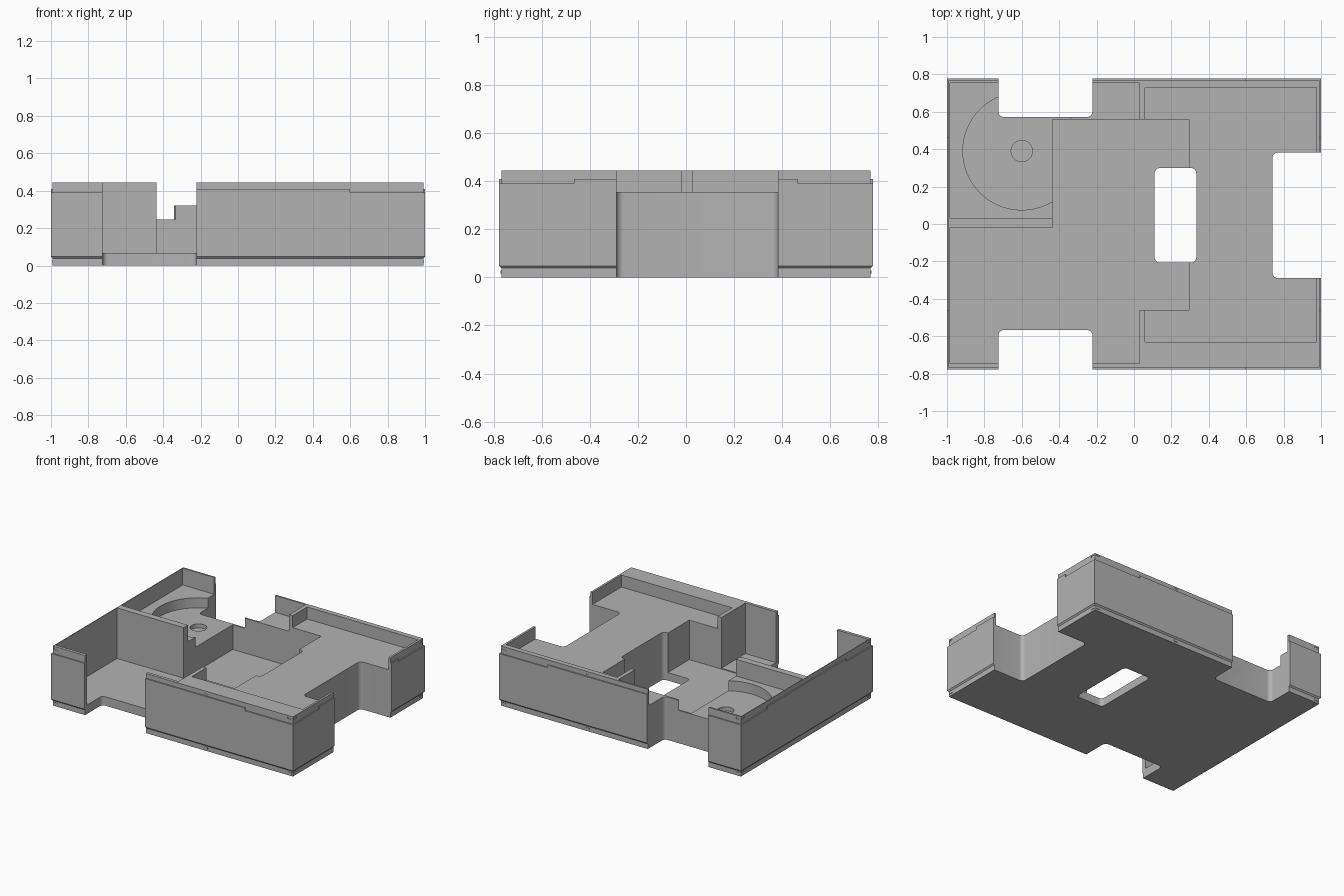
import bpy, bmesh, math
from mathutils import Matrix, Vector

cube = bpy.data.objects.get("Cube")
if cube:
    bpy.data.objects.remove(cube, do_unlink=True)

grey = bpy.data.materials.new("plain grey")
grey.use_nodes = True
grey.diffuse_color = (0.45, 0.45, 0.45, 1)
grey.node_tree.nodes["Principled BSDF"].inputs["Base Color"].default_value = (0.45, 0.45, 0.45, 1)

HX, HY, TOP, LIP = 1.0, 0.777, 0.445, 0.009


def finish(name, bm):
    bmesh.ops.recalc_face_normals(bm, faces=bm.faces)
    mesh = bpy.data.meshes.new(name)
    bm.to_mesh(mesh)
    bm.free()
    mesh.materials.append(grey)
    obj = bpy.data.objects.new(name, mesh)
    bpy.context.collection.objects.link(obj)
    return obj


def add_box(bm, x0, x1, y0, y1, z0, z1):
    size = Vector((x1 - x0, y1 - y0, z1 - z0))
    mid = Vector((x0 + x1, y0 + y1, z0 + z1)) / 2
    bmesh.ops.create_cube(bm, size=1, matrix=Matrix.Translation(mid) @ Matrix.Diagonal(size).to_4x4())


def block(name, x0, x1, y0, y1, z0, z1, radius=0):
    """Box with optionally rounded upright edges."""
    bm = bmesh.new()
    add_box(bm, x0, x1, y0, y1, z0, z1)
    if radius:
        upright = [e for e in bm.edges if abs(e.verts[0].co.z - e.verts[1].co.z) > 0.01]
        bmesh.ops.bevel(bm, geom=upright, offset=radius, segments=6, profile=0.5, affect='EDGES')
    return finish(name, bm)


def disc(name, x, y, radius, z0, z1, sides):
    bm = bmesh.new()
    bmesh.ops.create_cone(bm, cap_ends=True, segments=sides, radius1=radius, radius2=radius,
                          depth=z1 - z0, matrix=Matrix.Translation((x, y, (z0 + z1) / 2)))
    return finish(name, bm)


def combine(target, tool, operation='DIFFERENCE'):
    tool.hide_render = True
    mod = target.modifiers.new("combine", 'BOOLEAN')
    mod.object, mod.operation, mod.solver = tool, operation, 'EXACT'
    bpy.context.view_layer.objects.active = target
    bpy.ops.object.modifier_apply(modifier=mod.name)
    bpy.data.objects.remove(tool, do_unlink=True)


# Outer shell: stacked rectangles with an inset foot and an inset top rim
bm = bmesh.new()
previous = None
for z, inset in ((0, LIP), (0.038, LIP), (0.048, 0), (0.39, 0), (0.39, LIP), (TOP, LIP)):
    ring = [bm.verts.new((sx * (HX - inset), sy * (HY - inset), z))
            for sx, sy in ((-1, -1), (1, -1), (1, 1), (-1, 1))]
    if previous:
        for i in range(4):
            j = (i + 1) % 4
            bm.faces.new((previous[i], previous[j], ring[j], ring[i]))
    else:
        bm.faces.new(ring[::-1])
    previous = ring
bm.faces.new(previous)
tray = finish("tray", bm)

# Raised middle stretch of the outer ledge on each side
combine(tray, block("long_ledge", -0.6, 0.6, -HY, HY, 0.3, 0.41), 'UNION')
combine(tray, block("short_ledge", -HX, HX, -0.465, 0.465, 0.3, 0.41), 'UNION')

# Pockets sunk from the top
combine(tray, block("back_pocket", -0.985, 0.03, 0.03, 0.755, 0.32, 1))
combine(tray, block("front_pocket", -0.985, 0.03, -0.745, -0.02, 0.067, 1))
combine(tray, block("side_pocket", 0.06, 0.975, -0.63, 0.73, 0.355, 1))
combine(tray, block("centre_pocket", -0.435, 0.295, -0.46, 0.56, 0.06, 1))
combine(tray, disc("round_recess", -0.6, 0.39, 0.315, 0.245, 0.4, 96))
combine(tray, disc("small_recess", -0.6, 0.39, 0.057, 0.215, 0.4, 32))

# Finger notches and the through slot
combine(tray, block("front_notch", -0.725, -0.222, -1.5, -0.567, -1, 1, 0.03))
combine(tray, block("back_notch", -0.725, -0.222, 0.572, 1.5, -1, 1, 0.03))
combine(tray, block("left_notch", 0.74, 1.5, -0.29, 0.382, -1, 1, 0.03))
combine(tray, block("through_slot", 0.11, 0.333, -0.207, 0.3, -1, 1, 0.03))


# Small latch marks: dents in the top rim, matching nubs on the foot
def latch_marks(name, z, depth):
    bm = bmesh.new()
    for s in (-1, 1):
        y = s * (HY - LIP)
        for x, w in ((-0.968, 0.017), (0.275, 0.014), (0.965, 0.017)):
            add_box(bm, x - w, x + w, y - depth, y + depth, z - 0.006, z + 0.006)
        x = s * (HX - LIP)
        for y in (-0.745, 0.745):
            add_box(bm, x - depth, x + depth, y - 0.017, y + 0.017, z - 0.006, z + 0.006)
    return finish(name, bm)


combine(tray, latch_marks("latch_dents", 0.428, 0.003))
latch_marks("latch_nubs", 0.022, 0.003)

# Smooth only the rounded corners
bpy.ops.object.select_all(action='DESELECT')
tray.select_set(True)
bpy.context.view_layer.objects.active = tray
bpy.ops.object.shade_smooth_by_angle(angle=math.radians(30))
